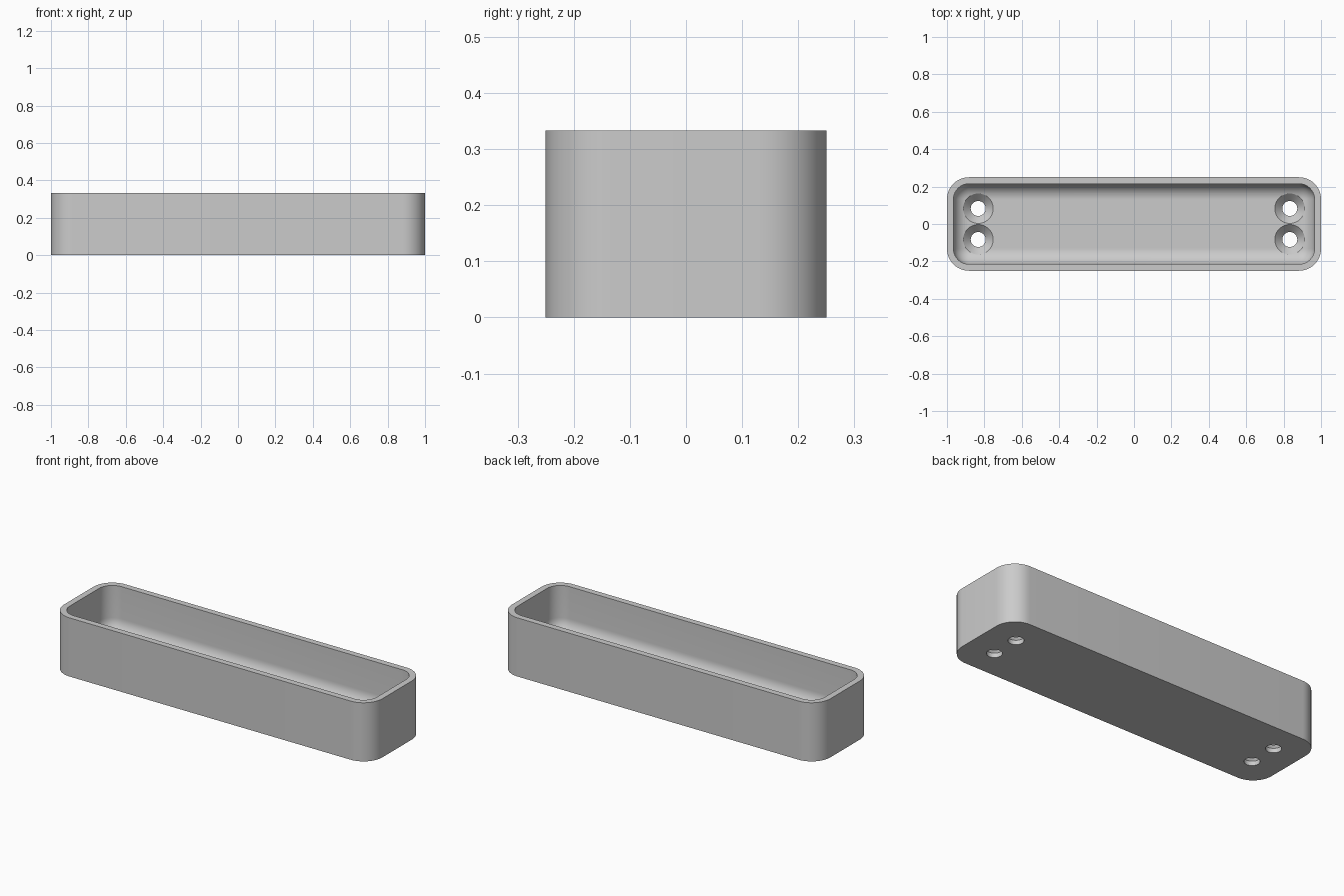
import bpy, bmesh, math

cube = bpy.data.objects.get("Cube")
if cube:
    bpy.data.objects.remove(cube, do_unlink=True)

HEIGHT, FLOOR, WALL = 0.333, 0.067, 0.035
CORNER, FILLET = 0.118, 0.083
STEPS = 12

grey = bpy.data.materials.new("light grey")
grey.use_nodes = True
grey.diffuse_color = (0.6, 0.6, 0.6, 1)
grey.node_tree.nodes["Principled BSDF"].inputs["Base Color"].default_value = (0.6, 0.6, 0.6, 1)


def loft(name, rings):
    """Skin a stack of equal-length rings and cap both ends."""
    bm = bmesh.new()
    loops = [[bm.verts.new(p) for p in ring] for ring in rings]
    n = len(loops[0])
    for low, high in zip(loops, loops[1:]):
        for i in range(n):
            j = (i + 1) % n
            bm.faces.new((low[i], low[j], high[j], high[i]))
    bm.faces.new(loops[0][::-1])
    bm.faces.new(loops[-1])
    bmesh.ops.remove_doubles(bm, verts=bm.verts, dist=1e-5)
    bmesh.ops.recalc_face_normals(bm, faces=bm.faces)
    mesh = bpy.data.meshes.new(name)
    bm.to_mesh(mesh)
    bm.free()
    mesh.materials.append(grey)
    obj = bpy.data.objects.new(name, mesh)
    bpy.context.collection.objects.link(obj)
    return obj


def rounded_ring(inset, z):
    """Rounded rectangle offset inwards from the outer outline."""
    r = max(CORNER - inset, 0)
    ring = []
    for quarter, (sx, sy) in enumerate([(1, 1), (-1, 1), (-1, -1), (1, -1)]):
        for k in range(STEPS + 1):
            a = math.pi / 2 * (quarter + k / STEPS)
            ring.append((sx * (1 - CORNER) + r * math.cos(a),
                         sy * (0.25 - CORNER) + r * math.sin(a), z))
    return ring


def circle(x, y, r, z, n=48):
    return [(x + r * math.cos(math.tau * k / n),
             y + r * math.sin(math.tau * k / n), z) for k in range(n)]


# Tray: outer wall, rim, inner wall, then the fillet down to the floor
rings = [rounded_ring(0, 0), rounded_ring(0, HEIGHT), rounded_ring(WALL, HEIGHT)]
for k in range(STEPS + 1):
    a = math.pi / 2 * k / STEPS
    rings.append(rounded_ring(WALL + FILLET * (1 - math.cos(a)),
                              FLOOR + FILLET * (1 - math.sin(a))))
tray = loft("tray", rings)

# Countersunk screw holes, a pair at each end
cutters = []
for x in (-0.833, 0.833):
    for y in (-0.083, 0.083):
        profile = [(0.04, -0.05), (0.04, 0.025), (0.08, FLOOR - 0.001), (0.08, 0.25)]
        cutter = loft("screw_hole_cutter", [circle(x, y, r, z) for r, z in profile])
        cutter.hide_render = True
        cutters.append(cutter)
        mod = tray.modifiers.new("screw hole", "BOOLEAN")
        mod.operation = "DIFFERENCE"
        mod.solver = "EXACT"
        mod.object = cutter

bpy.ops.object.select_all(action="DESELECT")
tray.select_set(True)
bpy.context.view_layer.objects.active = tray
for mod in list(tray.modifiers):
    bpy.ops.object.modifier_apply(modifier=mod.name)
for cutter in cutters:
    bpy.data.objects.remove(cutter, do_unlink=True)

bpy.ops.object.shade_smooth_by_angle(angle=math.radians(30))
